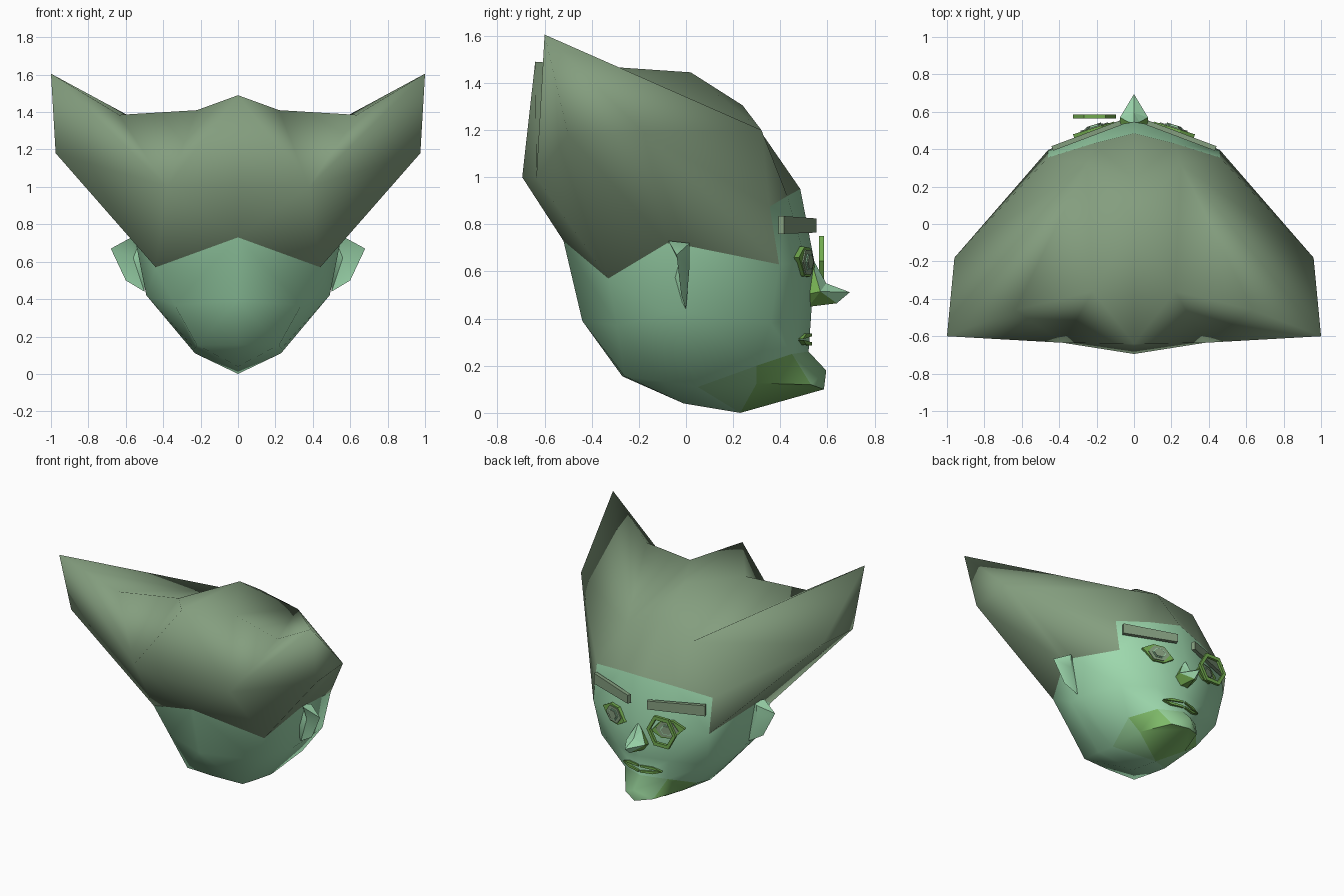
import bpy, bmesh, math
from mathutils import Vector

if "Cube" in bpy.data.objects:
    bpy.data.objects.remove(bpy.data.objects["Cube"])


def material(name, rgb):
    m = bpy.data.materials.new(name)
    m.diffuse_color = (*rgb, 1)
    m.use_nodes = True
    m.node_tree.nodes["Principled BSDF"].inputs["Base Color"].default_value = m.diffuse_color
    return m


SKIN = material("pale_green_skin", (0.34, 0.69, 0.42))
HAIR = material("grey_green_hair", (0.23, 0.34, 0.21))
GREEN = material("leaf_green", (0.17, 0.41, 0.08))
CHIN = material("chin_green", (0.21, 0.49, 0.14))
JAW = material("jaw_green", (0.29, 0.60, 0.30))


def finish(name, bm, mats, angle=None):
    bmesh.ops.remove_doubles(bm, verts=bm.verts, dist=0.0005)
    bmesh.ops.recalc_face_normals(bm, faces=bm.faces)
    me = bpy.data.meshes.new(name)
    bm.to_mesh(me)
    bm.free()
    for m in mats:
        me.materials.append(m)
    ob = bpy.data.objects.new(name, me)
    bpy.context.collection.objects.link(ob)
    if angle:
        bpy.ops.object.select_all(action='DESELECT')
        ob.select_set(True)
        bpy.context.view_layer.objects.active = ob
        bpy.ops.object.shade_smooth_by_angle(angle=math.radians(angle))
    return ob


def mirrored(name, pts, faces, mats, angle=None, colour=lambda f: 0):
    """Symmetric mesh from named points of the +x half."""
    bm = bmesh.new()
    for s in (1, -1):
        vs = {k: bm.verts.new((s * p[0], p[1], p[2])) for k, p in pts.items()}
        for f in faces:
            names = f.split()
            face = bm.faces.new([vs[k] for k in names])
            face.material_index = colour(names)
    return finish(name, bm, mats, angle)


def plate(name, outline, loc, tilt, side, thick, mat, hole=None):
    """Plate (or ring) facing forward, turned outward by tilt on its side."""
    t = Vector((side * math.cos(tilt), -math.sin(tilt), 0))
    n = Vector((side * math.sin(tilt), math.cos(tilt), 0))
    o = Vector((side * loc[0], loc[1], loc[2]))
    bm = bmesh.new()

    def ring(pts, w):
        return [bm.verts.new(o + t * u + Vector((0, 0, v)) + n * w) for u, v in pts]

    def bridge(a, b):
        for i in range(len(a)):
            j = (i + 1) % len(a)
            bm.faces.new((a[i], a[j], b[j], b[i]))

    back, front = ring(outline, 0), ring(outline, thick)
    bridge(back, front)
    if hole:
        hb, hf = ring(hole, 0), ring(hole, thick)
        bridge(hb, hf)
        bridge(back, hb)
        bridge(front, hf)
    else:
        bm.faces.new(back)
        bm.faces.new(front)
    return finish(name, bm, [mat])


def hexagon(rx, rz):
    return [(rx * math.cos(i * math.pi / 3), rz * math.sin(i * math.pi / 3) * 1.155)
            for i in range(6)]


# Shared hairline points
line = dict(c0=(0, -.52, .73), a0=(.44, -.33, .57), e1=(.55, -.08, .72),
            e2=(.54, 0, .71), f=(.46, .395, .63), g=(.46, .355, .875),
            h=(.22, .43, .92), c5=(0, .485, .95))

# Hair: swept back shell with two wings and a centre crest
hair = dict(line, c1=(0, -.695, 1.0), c2=(0, -.64, 1.49), c3=(0, .02, 1.445),
            c4=(0, .24, 1.305), w=(.38, -.635, 1.0), a2=(.22, -.36, 1.41),
            b2=(.635, -.46, 1.385), t=(1, -.6, 1.605), k1=(.975, -.5, 1.18),
            k2=(.96, -.18, 1.19), p=(.25, .32, 1.2))
mirrored("hair", hair, [
    "c0 a0 w c1", "c1 w c2", "c2 w a2", "w b2 a2", "w t b2", "w k1 t", "a0 k1 w",
    "a0 e1 k1", "e1 e2 k2 k1", "k1 k2 t", "e2 f k2", "f g k2",
    "c2 a2 c3", "a2 p c3", "a2 b2 p", "b2 t p", "t k2 p", "c3 p c4",
    "c4 p h c5", "p g h", "p k2 g"], [HAIR], 85)

# Head: face, back of the skull, jaw and chin
head = dict(line, d0=(.22, .51, .64), F0=(0, .545, .64),
            B1=(0, -.44, .39), b1=(.34, -.29, .37), s1=(.49, -.08, .42),
            r1=(.49, .02, .42), f1=(.42, .36, .38), d1=(.2, .48, .40), F1=(0, .53, .40),
            B2=(0, -.27, .155), b2=(.22, -.26, .155), s2=(.23, -.10, .133),
            r2=(.23, .05, .11), f2=(.30, .30, .20), d2=(.17, .45, .25), F2=(0, .52, .26),
            m0=(0, -.01, .04), m1=(0, .23, 0), v=(.20, .30, .125), j=(.11, .53, .12),
            k=(0, .595, .18), l=(0, .585, .10))


def chin_colour(names):
    if "v" in names:
        return 2 if "r2" in names else 1
    return 2 if "j" in names else 0


mirrored("head", head, [
    "f g h d0", "h c5 F0 d0",
    "c0 a0 b1 B1", "a0 e1 s1 b1", "e1 e2 r1 s1", "e2 f f1 r1", "f d0 d1 f1", "d0 F0 F1 d1",
    "B1 b1 b2 B2", "b1 s1 s2 b2", "s1 r1 r2 s2", "r1 f1 f2 r2", "f1 d1 d2 f2", "d1 F1 F2 d2",
    "B2 b2 m0", "b2 s2 m0", "s2 r2 m0", "r2 m1 m0",
    "r2 m1 v", "r2 v f2", "f2 v d2", "v j d2", "m1 l v", "v l j", "d2 j k F2", "j l k"],
    [SKIN, CHIN, JAW], 55, chin_colour)

# Ears: thin flared flaps, hollow toward the back
ear = dict(a=(.52, -.02, .72), b=(.57, -.075, .73), c=(.68, -.04, .67), d=(.60, -.02, .50),
           e=(.50, 0, .44), i=(.57, .015, .62), o=(.57, .015, .72), q=(.56, -.02, .62),
           p=(.50, -.06, .55))
mirrored("ears", ear, ["o c i", "c d i", "d e i", "e a i", "a o i", "o b c", "a b o",
                       "b c q", "c d q", "d e q", "e p q", "p a q", "a b q"], [SKIN], 60)

# Nose: slim bridge, pointed tip and green nostril wings
nose = dict(a=(0, .54, .65), n=(0, .595, .55), t=(0, .695, .512), w=(.075, .57, .515),
            u=(.03, .545, .60), b=(0, .64, .465), r=(.07, .50, .50), v=(.03, .52, .45),
            z=(0, .52, .45))
mirrored("nose", nose, ["a u n", "u w n", "n w t", "w b t", "a r u", "u r w", "r v w",
                        "w v b", "v z b"],
         [SKIN, GREEN], None, lambda names: int("r" in names or "v" in names))

for side, label in ((1, "right"), (-1, "left")):
    # Eyebrow
    plate(label + "_eyebrow", [(-.19, -.03), (.20, -.035), (.20, .04), (-.19, .03)],
          (.245, .462, .795), .36, side, .026, HAIR)
    # Eye: rim, iris, ring and pupil, stacked
    eye = (.205, .494, .64)
    plate(label + "_eye_rim", [(-.11, -.02), (-.04, -.063), (.04, -.06), (.12, .02),
                               (.04, .065), (-.04, .06)], eye, .3, side, .022, GREEN)
    for part, rx, rz, depth, mat in (("iris", .078, .052, .028, HAIR),
                                     ("ring", .048, .034, .033, SKIN),
                                     ("pupil", .041, .028, .038, HAIR)):
        plate(f"{label}_eye_{part}", hexagon(rx, rz), eye, .3, side, depth, mat)
    # Lips
    plate(label + "_upper_lip", [(0, 0), (.15, -.012), (.09, .012), (0, .012)],
          (0, .50, .325), .25, side, .035, GREEN)
    plate(label + "_lower_lip", [(0, -.014), (.09, -.012), (.15, .01), (0, 0)],
          (0, .50, .30), .25, side, .035, GREEN)

# Monocle: six sided ring before one eye
plate("monocle", hexagon(.115, .105), (.21, .565, .645), 0, -1, .02, GREEN, hexagon(.09, .08))
